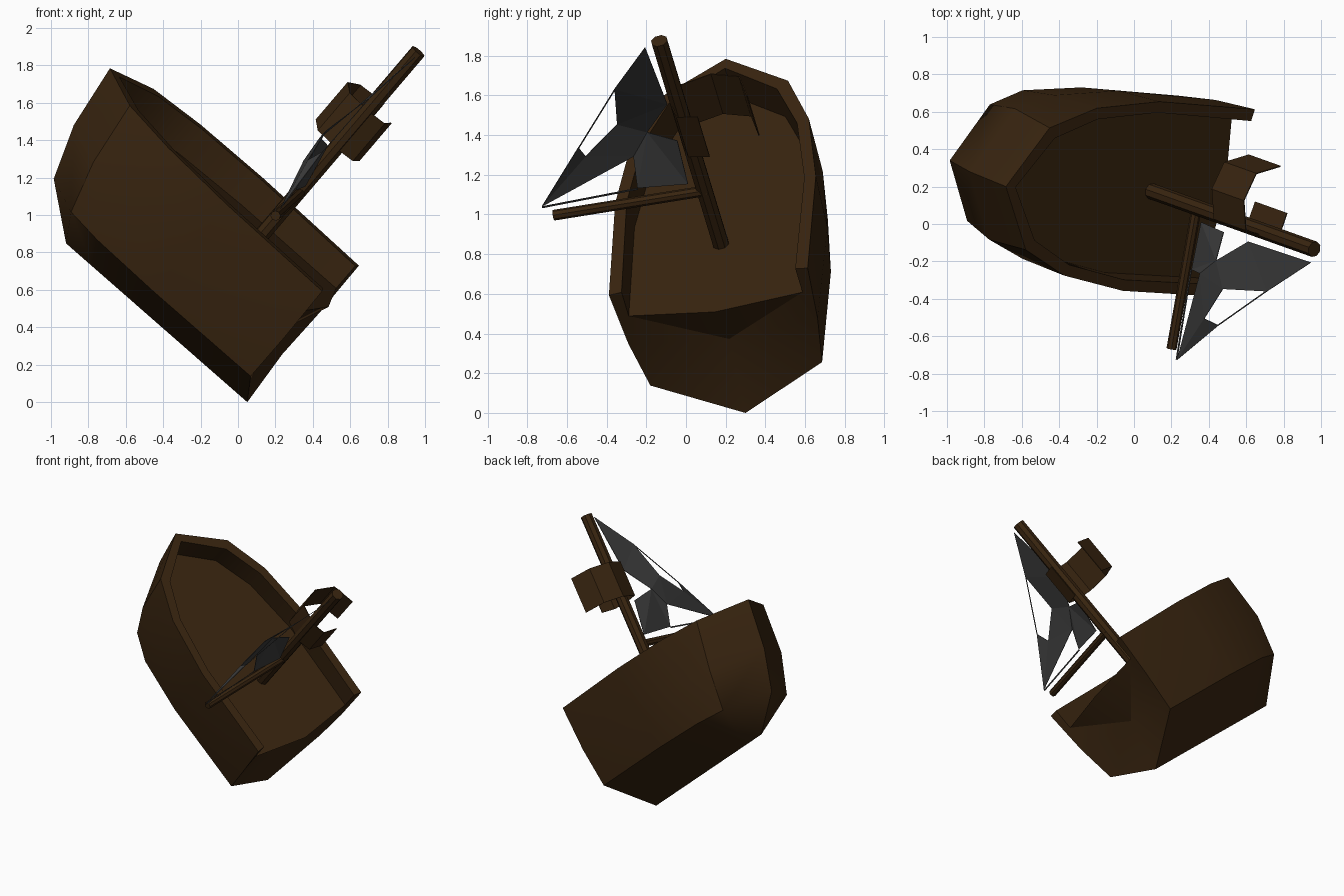
import bpy, bmesh, math
from mathutils import Vector

cube = bpy.data.objects.get("Cube")
if cube:
    bpy.data.objects.remove(cube, do_unlink=True)

# Ship frame: along the keel to the bow, across to port, up the mast
ORIGIN = Vector((0.073, 0.292, 0.027))
UP = Vector((0.632, -0.225, 0.741)).normalized()
BOW = Vector((-0.751, 0.057, 0.659))
BOW = (BOW - UP * BOW.dot(UP)).normalized()
PORT = BOW.cross(UP)


def place(along, across, up):
    return ORIGIN + BOW * along + PORT * across + UP * up


def material(name, colour):
    m = bpy.data.materials.new(name)
    m.use_nodes = True
    m.diffuse_color = (*colour, 1)
    bsdf = m.node_tree.nodes["Principled BSDF"]
    bsdf.inputs["Base Color"].default_value = (*colour, 1)
    bsdf.inputs["Roughness"].default_value = 0.9
    return m


WOOD = material("dark wood", (0.040, 0.018, 0.005))
CLOTH = material("grey sailcloth", (0.045, 0.045, 0.045))


def build(name, polygons, mat, smooth=None, thickness=0):
    """Make one object from polygons given as lists of ship-frame points."""
    bm = bmesh.new()
    for poly in polygons:
        bm.faces.new([bm.verts.new(place(*p)) for p in poly])
    bmesh.ops.remove_doubles(bm, verts=bm.verts, dist=0.0005)
    bmesh.ops.recalc_face_normals(bm, faces=bm.faces)
    mesh = bpy.data.meshes.new(name)
    bm.to_mesh(mesh)
    bm.free()
    mesh.materials.append(mat)
    ob = bpy.data.objects.new(name, mesh)
    bpy.context.collection.objects.link(ob)
    if thickness:
        mod = ob.modifiers.new("thickness", 'SOLIDIFY')
        mod.thickness = thickness
        mod.offset = 0
    if smooth:
        bpy.ops.object.select_all(action='DESELECT')
        ob.select_set(True)
        bpy.context.view_layer.objects.active = ob
        bpy.ops.object.shade_smooth_by_angle(angle=math.radians(smooth))
    return ob


def pole(name, start, end, radius, sides=8):
    a, b = place(*start), place(*end)
    bpy.ops.mesh.primitive_cylinder_add(vertices=sides, radius=radius,
                                        depth=(b - a).length, location=(a + b) / 2)
    ob = bpy.context.object
    ob.name = name
    ob.rotation_euler = (b - a).to_track_quat('Z', 'Y').to_euler()
    ob.data.materials.append(WOOD)


# Hull: rows from keel to deck, each a run of (along, half width, up)
def row(up, alongs, halves, rise=0):
    return [(a, h, up + rise * a) for a, h in zip(alongs, halves)]


DECK = 0.65
inner = ([0.06, 0.74, 1.16, 1.44, 1.65], [0.45, 0.46, 0.40, 0.28, 0])
rows = [
    row(-0.037, [0, 0.72, 1.1, 1.29, 1.29], [0] * 5),
    row(0.185, [0.05, 0.74, 1.15, 1.36, 1.565], [0.445, 0.45, 0.41, 0.32, 0]),
    row(0.48, [0.045, 0.74, 1.18, 1.44, 1.67], [0.49, 0.50, 0.45, 0.36, 0]),
    row(0.81, [0.05, 0.74, 1.18, 1.49, 1.72], [0.515, 0.52, 0.46, 0.335, 0], 0.02),
    row(0.81, *inner, 0.02),
    row(DECK, *inner),
]
centre = [(0, 0, DECK)] + [(a, 0, DECK) for a in inner[0][1:]]
dent = (0.12, 0, 0.36)

polygons = []
for side in (1, -1):
    grid = [[(a, h * side, u) for a, h, u in r] for r in rows] + [centre]
    for low, high in zip(grid, grid[1:]):
        for i in range(4):
            quad = [low[i], low[i + 1], high[i + 1], high[i]]
            poly = [p for k, p in enumerate(quad) if p not in quad[:k]]
            if len(poly) > 2:
                polygons.append(poly)
    # Broken stern end: rail stump and hollowed cap
    keel, chine, middle, rail, rail_in, deck, mid_deck = [r[0] for r in grid]
    polygons.append([middle, rail, rail_in, deck])
    edge = [mid_deck, deck, middle, chine, keel]
    polygons += [[dent, a, b] for a, b in zip(edge, edge[1:])]
build("broken_hull", polygons, WOOD, smooth=30)

# Mast and boom
pole("mast", (0.522, 0, DECK - 0.02), (0.522, 0, 2.03), 0.043)
pole("boom", (0.51, 0.02, 1.02), (0.487, -0.78, 1.015), 0.027)

# Broken lookout basket: an open, faceted wall beside the mast
wall = [(0.36, 0.50), (0.31, 0.66), (0.16, 0.71), (0.0, 0.655),
        (-0.03, 0.50), (0.0, 0.41), (0.11, 0.39)]
build("lookout_basket",
      [[(a[1], a[0], 1.34), (b[1], b[0], 1.34), (b[1], b[0], 1.61), (a[1], a[0], 1.61)]
       for a, b in zip(wall, wall[1:])], WOOD, thickness=0.006)

# Torn sail: points as (billow, across, up)
S = {
    "head": (0, -0.077, 2.01), "luff_high": (0.07, -0.07, 1.56),
    "tear": (0.10, -0.22, 1.37), "luff_low": (0.05, -0.07, 1.33),
    "tack": (0, -0.07, 1.08), "foot": (0.01, -0.33, 1.09),
    "belly": (0.08, -0.32, 1.24), "clew": (-0.02, -0.826, 1.08),
    "leech_low": (0.02, -0.565, 1.40), "rip_low": (0.05, -0.55, 1.31),
    "rip_in": (0.09, -0.356, 1.456), "leech_high": (0.03, -0.30, 1.74),
}
S = {k: (0.51 + b, p, u) for k, (b, p, u) in S.items()}
patches = ["head luff_high leech_high", "luff_high tear rip_in",
           "luff_high rip_in leech_high", "tear belly rip_in",
           "tear luff_low tack", "tear tack foot", "tear foot belly",
           "belly clew rip_low", "belly rip_low rip_in", "clew leech_low rip_low"]
build("torn_sail", [[S[n] for n in p.split()] for p in patches], CLOTH, thickness=0.004)


# Threads of cloth left along the torn edges
def thread(a, b, width=0.01):
    (l1, p1, u1), (l2, p2, u2) = S[a], S[b]
    return [(l1, p1, u1), (l2, p2, u2), (l2, p2, u2 - width), (l1, p1, u1 - width)]


build("sail_edge_threads", [thread("clew", "foot"), thread("leech_low", "leech_high")],
      CLOTH, thickness=0.004)
